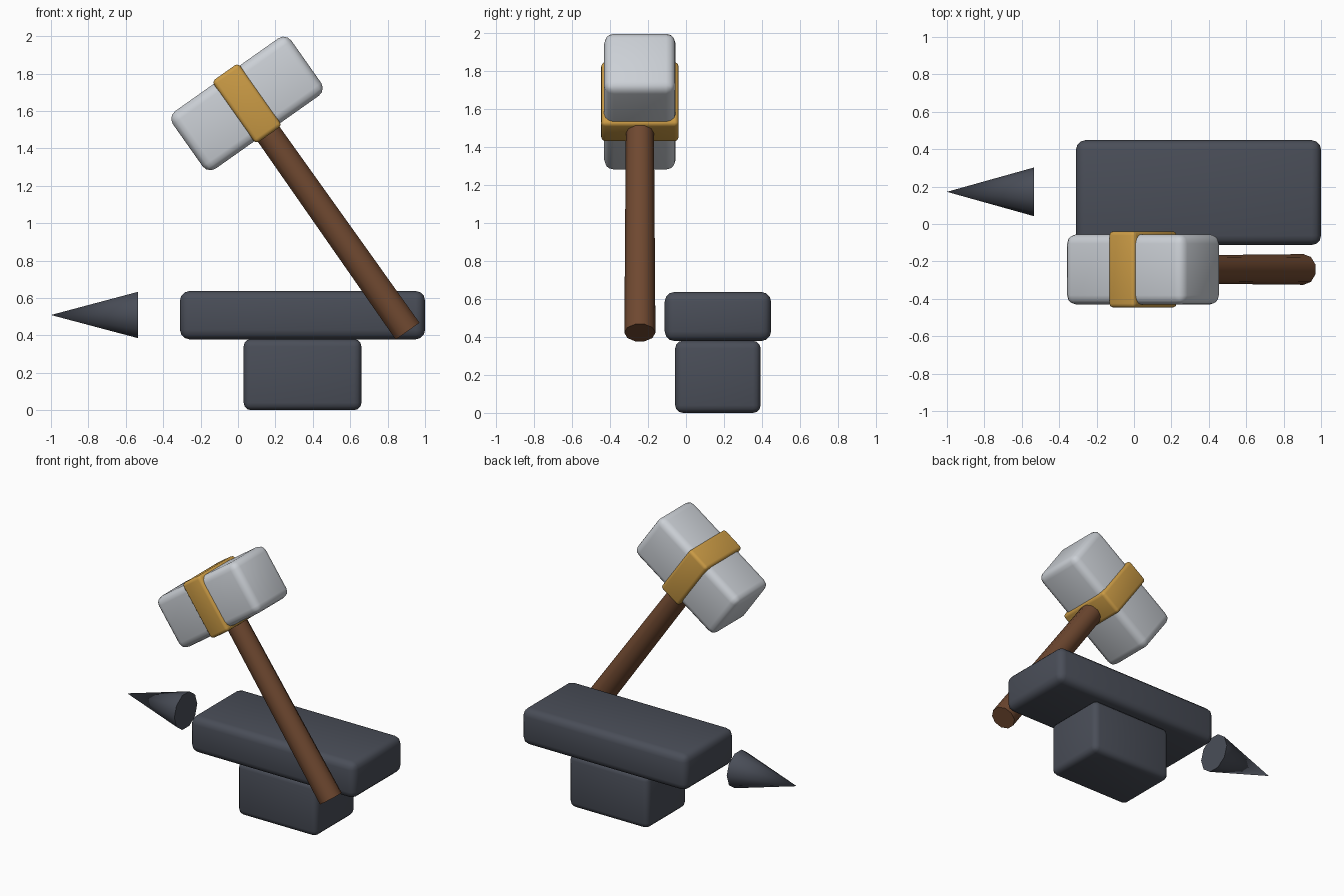
import bpy, bmesh, math
from mathutils import Matrix, Vector

if "Cube" in bpy.data.objects:
    bpy.data.objects.remove(bpy.data.objects["Cube"])


def material(name, rgb):
    m = bpy.data.materials.new(name)
    m.diffuse_color = (*rgb, 1)
    m.use_nodes = True
    m.node_tree.nodes["Principled BSDF"].inputs["Base Color"].default_value = m.diffuse_color
    return m


IRON = material("dark iron", (0.068, 0.076, 0.098))
STEEL = material("pale steel", (0.60, 0.63, 0.67))
GOLD = material("gold", (0.60, 0.33, 0.06))
WOOD = material("brown wood", (0.16, 0.066, 0.03))


def finish(name, bm, mat, matrix, angle):
    bmesh.ops.recalc_face_normals(bm, faces=bm.faces)
    mesh = bpy.data.meshes.new(name)
    bm.to_mesh(mesh)
    bm.free()
    mesh.materials.append(mat)
    ob = bpy.data.objects.new(name, mesh)
    bpy.context.collection.objects.link(ob)
    ob.matrix_world = matrix
    bpy.context.view_layer.objects.active = ob
    ob.select_set(True)
    bpy.ops.object.shade_smooth_by_angle(angle=math.radians(angle))
    ob.select_set(False)
    return ob


def rounded_box(name, size, mat, matrix, bevel):
    bm = bmesh.new()
    bmesh.ops.create_cube(bm, size=1, matrix=Matrix.Diagonal((*size, 1)))
    bmesh.ops.bevel(bm, geom=bm.edges[:], offset=bevel, segments=3,
                    profile=0.5, affect='EDGES', clamp_overlap=True)
    return finish(name, bm, mat, matrix, 40)


def tapered_rod(name, r1, r2, depth, mat, matrix, sides=10):
    bm = bmesh.new()
    bmesh.ops.create_cone(bm, cap_ends=True, segments=sides, radius1=r1,
                          radius2=r2, depth=depth)
    bmesh.ops.remove_doubles(bm, verts=bm.verts, dist=1e-5)
    return finish(name, bm, mat, matrix, 40)


# Anvil: foot, body and horn
T = Matrix.Translation
rounded_box("anvil_foot", (0.63, 0.45, 0.38), IRON, T((0.345, 0.168, 0.19)), 0.04)
rounded_box("anvil_body", (1.31, 0.56, 0.258), IRON, T((0.345, 0.168, 0.508)), 0.05)
tapered_rod("anvil_horn", 0.13, 0.0, 0.465, IRON,
            T((-0.7675, 0.172, 0.509)) @ Matrix.Rotation(-math.pi / 2, 4, 'Y'))

# Hammer: leaning frame centred on the head, local z along the handle
hammer = T((0.048, -0.243, 1.64)) @ Matrix.Rotation(math.radians(-35.2), 4, 'Y')
rounded_box("hammer_head", (0.775, 0.376, 0.376), STEEL, hammer, 0.05)
rounded_box("hammer_band", (0.172, 0.408, 0.408), GOLD, hammer, 0.022)
tapered_rod("hammer_handle", 0.082, 0.073, 1.49, WOOD, hammer @ T((0, 0, -0.745)))
